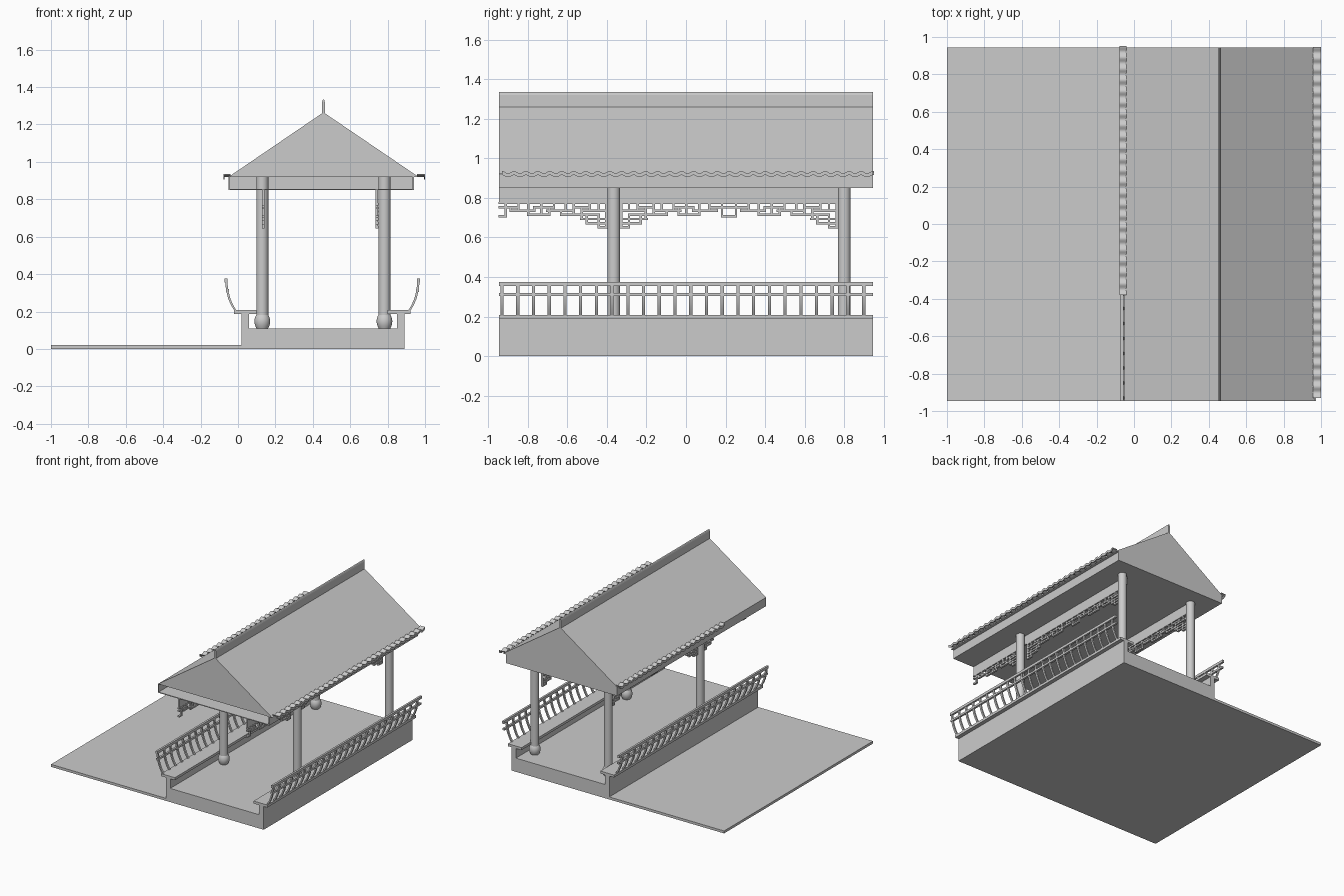
import bpy, bmesh, math

if "Cube" in bpy.data.objects:
    bpy.data.objects.remove(bpy.data.objects["Cube"])

CX = 0.455          # symmetry line of the pavilion
Y0, Y1 = -0.945, 0.945


def finish(name, bm, smooth=False):
    bmesh.ops.recalc_face_normals(bm, faces=bm.faces)
    me = bpy.data.meshes.new(name)
    bm.to_mesh(me)
    bm.free()
    ob = bpy.data.objects.new(name, me)
    bpy.context.collection.objects.link(ob)
    if smooth:
        bpy.ops.object.select_all(action='DESELECT')
        ob.select_set(True)
        bpy.context.view_layer.objects.active = ob
        bpy.ops.object.shade_smooth_by_angle(angle=math.radians(35))
    return ob


def box(bm, x0, x1, y0, y1, z0, z1):
    v = bmesh.ops.create_cube(bm, size=1)["verts"]
    for p in v:
        p.co = ((x0 + x1) / 2 + p.co.x * (x1 - x0),
                (y0 + y1) / 2 + p.co.y * (y1 - y0),
                (z0 + z1) / 2 + p.co.z * (z1 - z0))


def prism(bm, pts, a, b):
    """Extrude an x-z outline along y."""
    f = bm.faces.new([bm.verts.new((x, a, z)) for x, z in pts])
    r = bmesh.ops.extrude_face_region(bm, geom=[f])
    for e in r["geom"]:
        if isinstance(e, bmesh.types.BMVert):
            e.co.y = b


def ribbon(bm, top, bot, a, b, put):
    """Solid strip between two matching 2D lines, a..b deep; put maps to 3D."""
    rows = [[bm.verts.new(put(p, d)) for p in line]
            for line, d in ((top, a), (top, b), (bot, b), (bot, a))]
    for k in range(4):
        r, s = rows[k], rows[(k + 1) % 4]
        for i in range(len(top) - 1):
            bm.faces.new((r[i], r[i + 1], s[i + 1], s[i]))
    for i in (0, -1):
        bm.faces.new([r[i] for r in rows])


def lathe(bm, profile, x, y, n=24):
    """Closed turned shape from (radius, z) points."""
    rings = [[bm.verts.new((x + r * math.cos(2 * math.pi * i / n),
                            y + r * math.sin(2 * math.pi * i / n), z))
              for i in range(n)] for r, z in profile]
    for lo, hi in zip(rings, rings[1:]):
        for i in range(n):
            j = (i + 1) % n
            bm.faces.new((lo[i], lo[j], hi[j], hi[i]))
    bm.faces.new(rings[0])
    bm.faces.new(rings[-1])


# Ground slab and raised floor with bench curbs
bm = bmesh.new()
box(bm, -1, 0.02, Y0, Y1, 0, 0.02)
finish("ground_slab", bm)
bm = bmesh.new()
prism(bm, [(0.02, 0), (0.89, 0), (0.89, 0.19), (0.85, 0.19), (0.85, 0.11),
           (0.06, 0.11), (0.06, 0.19), (0.02, 0.19)], Y0, Y1)
finish("floor_platform", bm)

# Bench seats
for side, x0, x1 in (("left", -0.022, 0.10), ("right", 0.80, 0.922)):
    bm = bmesh.new()
    box(bm, x0, x1, Y0, Y1, 0.187, 0.207)
    finish(side + "_bench_seat", bm)

# Curved bench backs: bent balusters and two rails
curve = [(-0.014, 0.205), (-0.032, 0.235), (-0.047, 0.27),
         (-0.056, 0.305), (-0.061, 0.34), (-0.063, 0.372)]
for side, m in (("left", lambda x: x), ("right", lambda x: 0.902 - x)):
    bm = bmesh.new()
    outer = [(x - 0.006, z) for x, z in curve]
    inner = [(x + 0.006, z) for x, z in curve]
    for i in range(24):
        y = -0.93 + i * 0.0795
        ribbon(bm, outer, inner, y - 0.008, y + 0.008,
               lambda p, d: (m(p[0]), d, p[1]))
    for x, z0, z1 in ((-0.063, 0.355, 0.376), (-0.057, 0.304, 0.32)):
        xs = sorted((m(x - 0.008), m(x + 0.008)))
        box(bm, xs[0], xs[1], Y0, Y1, z0, z1)
    finish(side + "_bench_back", bm, True)

# Columns on drum stones
for side, x in (("left", 0.13), ("right", 0.783)):
    for place, y in (("front", -0.365), ("back", 0.80)):
        bm = bmesh.new()
        lathe(bm, [(0.032, 0.18), (0.032, 0.92)], x, y)
        finish(f"{side}_{place}_column", bm, True)
        bm = bmesh.new()
        lathe(bm, [(0.030, 0.108), (0.037, 0.122), (0.041, 0.136),
                   (0.042, 0.148), (0.041, 0.16), (0.036, 0.175),
                   (0.028, 0.187)], x, y)
        finish(f"{side}_{place}_drum_stone", bm, True)

# Hanging lattice, half a bay: distance from the column face, height
T = 0.006
rows = [(0.774, 0, 0.55), (0.753, 0.09, 0.17), (0.753, 0.27, 0.37),
        (0.753, 0.45, 0.55), (0.735, 0, 0.13), (0.735, 0.17, 0.31),
        (0.735, 0.37, 0.49), (0.714, 0.04, 0.24), (0.714, 0.29, 0.40),
        (0.708, 0.51, 0.55), (0.693, 0, 0.14), (0.672, 0, 0.11),
        (0.651, 0, 0.05)]
posts = [(0.006, 0.651, 0.774), (0.045, 0.651, 0.714), (0.045, 0.735, 0.774),
         (0.09, 0.735, 0.774), (0.105, 0.672, 0.714), (0.13, 0.693, 0.753),
         (0.17, 0.714, 0.774), (0.21, 0.735, 0.774), (0.235, 0.714, 0.735),
         (0.27, 0.735, 0.774), (0.295, 0.714, 0.753), (0.335, 0.714, 0.774),
         (0.37, 0.735, 0.753), (0.40, 0.714, 0.774), (0.45, 0.735, 0.774),
         (0.49, 0.735, 0.753), (0.515, 0.708, 0.774)]
halves = [(-0.397, -1), (-0.333, 1), (0.768, -1)]
for side, x in (("left", 0.135), ("right", 0.742)):
    bm = bmesh.new()
    for start, d in halves:
        for z, a, b in rows:
            ya, yb = sorted((start + d * a, start + d * b))
            box(bm, x - 0.008, x + 0.008, ya, yb, z - T, z + T)
        for u, z0, z1 in posts:
            y = start + d * u
            box(bm, x - 0.007, x + 0.007, y - T, y + T, z0 - T, z1 + T)
    finish(side + "_lattice", bm)
    # Beam board above the lattice
    bm = bmesh.new()
    box(bm, x - 0.006, x + 0.006, Y0, 0.80, 0.78, 0.855)
    finish(side + "_beam_board", bm)

# Roof prism, and the shallow eave tray under it (open at the front)
bm = bmesh.new()
prism(bm, [(-0.05, 0.92), (0.965, 0.92), (0.457, 1.265)], Y0, Y1)
finish("roof", bm)
bm = bmesh.new()
box(bm, -0.05, 0.94, Y0, Y1, 0.85, 0.856)
box(bm, -0.05, -0.044, Y0, Y1, 0.85, 0.92)
box(bm, 0.934, 0.94, Y0, Y1, 0.85, 0.92)
box(bm, -0.05, 0.94, Y1 - 0.006, Y1, 0.85, 0.92)
finish("eave_tray", bm)

# Ridge bar with rounded top
bm = bmesh.new()
prism(bm, [(0.45, 1.25), (0.464, 1.25), (0.464, 1.32), (0.461, 1.331),
           (0.457, 1.335), (0.453, 1.331), (0.45, 1.32)], Y0, Y1)
finish("ridge_bar", bm)

# Wavy eave tiles with hanging scalloped lips
P = 0.0605
for side, inner, outer, y0, n in (("left", -0.04, -0.078, -0.38, 22),
                                  ("right", 0.958, 1.0, -0.93, 31)):
    bm = bmesh.new()
    ys = [y0 + P * i / 8 for i in range(8 * n + 1)]
    wave = [0.93 + 0.006 * math.cos(2 * math.pi * (y - y0) / P) for y in ys]
    put = lambda p, d: (d, p[0], p[1])
    top = list(zip(ys, wave))
    ribbon(bm, top, [(y, z - 0.006) for y, z in top], inner, outer, put)
    lip = [(y, 0.918 - 0.012 * abs(math.sin(math.pi * (y - y0) / P))) for y in ys]
    back = outer + (0.006 if side == "left" else -0.006)
    ribbon(bm, [(y, z - 0.003) for y, z in top], lip, back, outer, put)
    finish(side + "_eave_tiles", bm, True)
